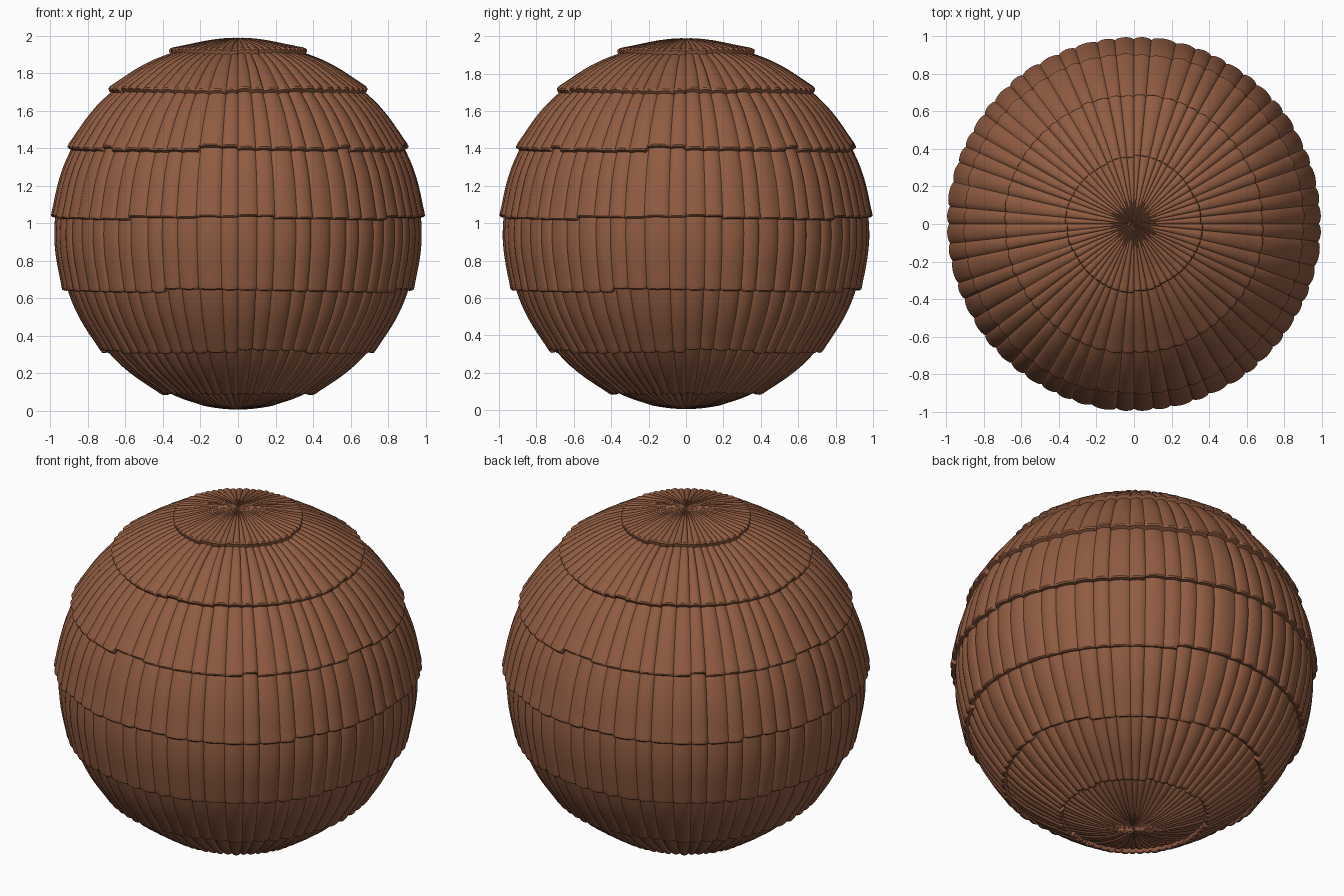
import bpy, bmesh, math, random

if "Cube" in bpy.data.objects:
    bpy.data.objects.remove(bpy.data.objects["Cube"])

random.seed(7)
BAND = math.radians(22.5)
SHIFT = math.radians(1.3)
COLS = 15                      # ribs in one quarter turn, pattern repeats 4x
PER = [0.0, 0.05, 0.17, 0.35, 0.55, 0.75, 0.9]   # samples across one rib

# rib widths within a quarter
w = [random.uniform(0.75, 1.25) for _ in range(COLS)]
total = sum(w)
starts, a = [], 0.0
for x in w:
    starts.append(a)
    a += x / total * math.pi / 2
widths = [x / total * math.pi / 2 for x in w]

# ragged lower edge and relief of each tile, per band and rib
NB = 8
jog, lift = [], []
for b in range(NB + 1):
    row, v = [], 0.0
    for c in range(COLS):
        if random.random() < 0.25:
            v = random.uniform(-0.9, 0.9)
        else:
            v = max(-0.9, v - 0.1)
        row.append(math.radians(v))
    jog.append(row)
    lift.append([random.uniform(-0.003, 0.002) for _ in range(COLS)])

# radius across a tile row: recessed at its top, flaring to a lip at its bottom
PROFILE = [(0.0, 0.972), (0.06, 0.974), (0.18, 0.977), (0.3, 0.980), (0.42, 0.982),
           (0.54, 0.984), (0.66, 0.986), (0.78, 0.989), (0.88, 0.993),
           (0.94, 0.997), (0.975, 0.998), (0.995, 0.992)]


def edge(b, c):
    """Latitude of the boundary above band b."""
    if b == 0:
        return math.pi / 2
    if b == NB:
        return -math.pi / 2
    return math.pi / 2 - b * BAND + SHIFT + jog[b][c]


bm = bmesh.new()
columns = [(q, c, s) for q in range(4) for c in range(COLS) for s in PER]
rings = []
for b in range(NB):
    for t, r0 in PROFILE:
        if b == 0 and t == 0.0:
            continue
        if b == 0:
            r0 = max(r0, 0.985)
        if b == NB - 1:
            r0 = r0 if t < 0.5 else 0.984 + 0.006 * t
            if t > 0.98:
                continue
        ring = []
        for q, c, s in columns:
            phi = q * math.pi / 2 + starts[c] + s * widths[c]
            lat = edge(b, c) + t * (edge(b + 1, c) - edge(b, c))
            groove = 0.013 * (1 - math.sin(math.pi * s) ** 0.6) if s > 0 else 0.013
            r = r0 - groove * (0.4 + 0.6 * min(1, math.cos(lat) * 1.5)) + lift[b][c]
            r += 0.003
            ring.append(bm.verts.new((r * math.cos(lat) * math.cos(phi),
                                      r * math.cos(lat) * math.sin(phi),
                                      1.0 + r * math.sin(lat))))
        rings.append(ring)

n = len(columns)
for up, low in zip(rings, rings[1:]):
    for i in range(n):
        j = (i + 1) % n
        bm.faces.new((up[i], low[i], low[j], up[j]))

# close the poles
top = bm.verts.new((0, 0, 1.985))
bottom = bm.verts.new((0, 0, 0.008))
for i in range(n):
    j = (i + 1) % n
    bm.faces.new((top, rings[0][i], rings[0][j]))
    bm.faces.new((bottom, rings[-1][j], rings[-1][i]))
bmesh.ops.recalc_face_normals(bm, faces=bm.faces)

mesh = bpy.data.meshes.new("tiled_ball")
bm.to_mesh(mesh)
bm.free()
ball = bpy.data.objects.new("tiled_ball", mesh)
bpy.context.collection.objects.link(ball)

# terracotta colour
mat = bpy.data.materials.new("terracotta brown")
mat.diffuse_color = (0.283, 0.107, 0.054, 1)
mat.use_nodes = True
mat.node_tree.nodes["Principled BSDF"].inputs["Base Color"].default_value = mat.diffuse_color
mesh.materials.append(mat)

bpy.context.view_layer.objects.active = ball
ball.select_set(True)
bpy.ops.object.shade_smooth_by_angle(angle=math.radians(40))
